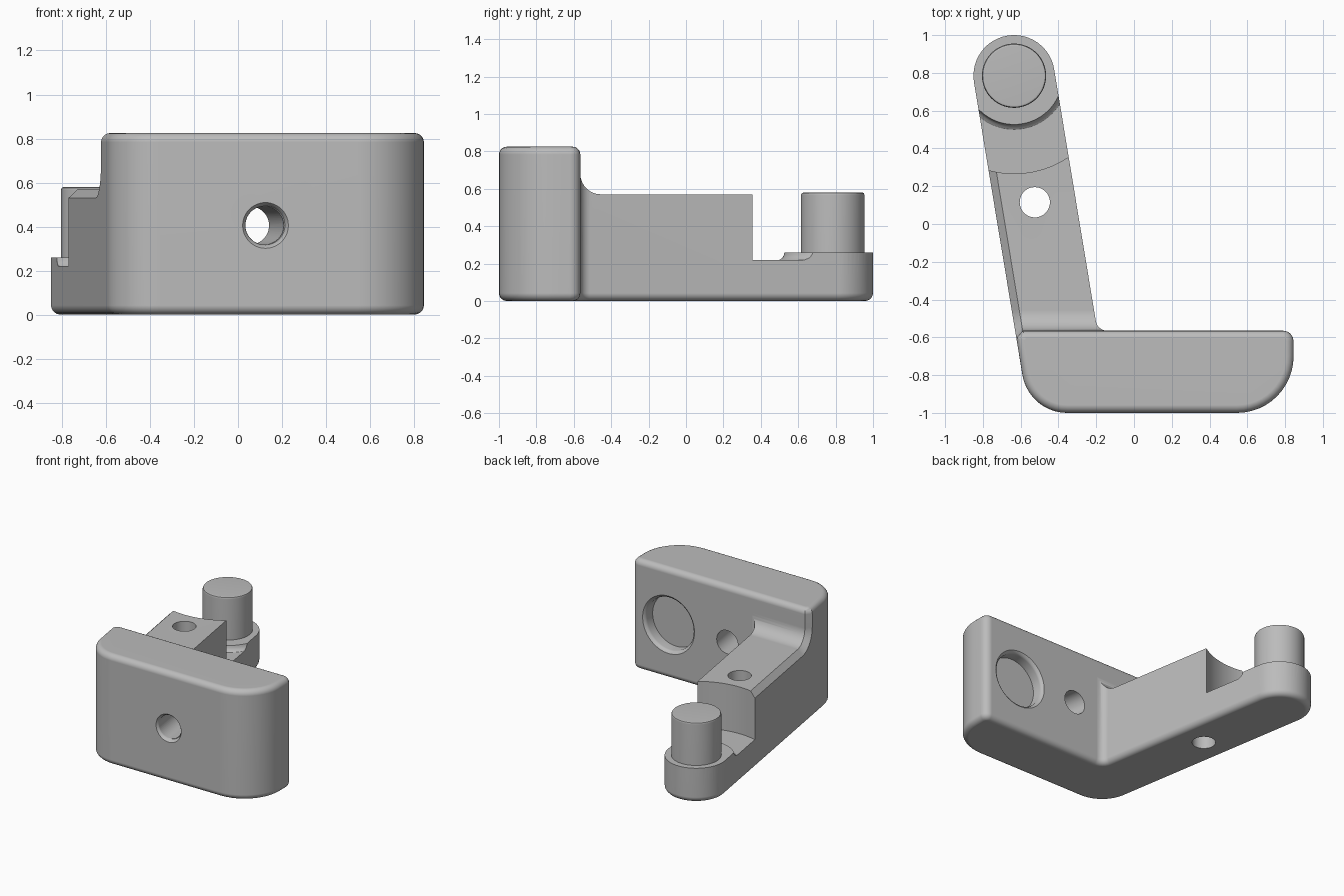
import bpy, bmesh, math
from mathutils import Vector, Matrix

cube = bpy.data.objects.get("Cube")
if cube:
    bpy.data.objects.remove(cube)

grey = bpy.data.materials.new("plain grey")
grey.use_nodes = True
COLOUR = (0.5, 0.5, 0.5, 1)
grey.diffuse_color = COLOUR
grey.node_tree.nodes["Principled BSDF"].inputs["Base Color"].default_value = COLOUR

TILT = math.radians(9.4)           # lean of the arm away from straight back
TIP = Vector((-0.635, 0.785))      # centre of the arm's round end
TIP_R = 0.215
BACK, FRONT, RIGHT = -0.565, -1.0, 0.845
BAR_TOP, ARM_TOP, EDGE = 0.825, 0.57, 0.042


def arm_x(y, side):
    """x of the arm's flank (side -1 or 1) at a given y."""
    return TIP.x + side * TIP_R / math.cos(TILT) - (y - TIP.y) * math.tan(TILT)


def arc(cx, cy, r, a0, a1, n):
    return [Vector((cx + r * math.cos(a0 + (a1 - a0) * i / n),
                    cy + r * math.sin(a0 + (a1 - a0) * i / n))) for i in range(n + 1)]


def fillet(prev, p, nxt, r, n=8):
    """Round the corner p between its two neighbours."""
    a, b = (prev - p).normalized(), (nxt - p).normalized()
    half = a.angle(b) / 2
    c = p + (a + b).normalized() * (r / math.sin(half))
    t0 = p + a * (r / math.tan(half)) - c
    t1 = p + b * (r / math.tan(half)) - c
    a0 = math.atan2(t0.y, t0.x)
    sweep = (math.atan2(t1.y, t1.x) - a0 + math.pi) % (2 * math.pi) - math.pi
    return arc(c.x, c.y, r, a0, a0 + sweep, n)


def make_object(name, bm):
    bmesh.ops.recalc_face_normals(bm, faces=bm.faces)
    mesh = bpy.data.meshes.new(name)
    bm.to_mesh(mesh)
    bm.free()
    mesh.materials.append(grey)
    obj = bpy.data.objects.new(name, mesh)
    bpy.context.collection.objects.link(obj)
    return obj


def loft(name, rings):
    bm = bmesh.new()
    loops = [[bm.verts.new(p) for p in ring] for ring in rings]
    n = len(loops[0])
    for a, b in zip(loops, loops[1:]):
        for i in range(n):
            bm.faces.new((a[i], a[(i + 1) % n], b[(i + 1) % n], b[i]))
    bm.faces.new(loops[0])
    bm.faces.new(loops[-1])
    return make_object(name, bm)


def lathe(name, profile, matrix, steps=64):
    """Spin (radius, height) points about local z, then place the result."""
    bm = bmesh.new()
    verts = [bm.verts.new((r, 0, h)) for r, h in profile]
    edges = [bm.edges.new(pair) for pair in zip(verts, verts[1:])]
    bmesh.ops.spin(bm, geom=verts + edges, cent=(0, 0, 0), axis=(0, 0, 1),
                   angle=2 * math.pi, steps=steps)
    bmesh.ops.remove_doubles(bm, verts=bm.verts, dist=1e-5)
    bm.transform(matrix)
    return make_object(name, bm)


def cut(obj, cutter):
    mod = obj.modifiers.new("cut", 'BOOLEAN')
    mod.operation, mod.solver, mod.object = 'DIFFERENCE', 'EXACT', cutter
    deps = bpy.context.evaluated_depsgraph_get()
    obj.data = bpy.data.meshes.new_from_object(obj.evaluated_get(deps))
    obj.modifiers.clear()
    bpy.data.objects.remove(cutter)


def finish(obj):
    bpy.ops.object.select_all(action='DESELECT')
    obj.select_set(True)
    bpy.context.view_layer.objects.active = obj
    bpy.ops.object.shade_smooth_by_angle(angle=math.radians(32))
    mod = obj.modifiers.new("even shading", 'WEIGHTED_NORMAL')
    mod.keep_sharp = True


# L-shaped plan: front bar with an arm leaning back from one end
front_a = Vector((arm_x(FRONT, -1), FRONT))
front_b = Vector((RIGHT, FRONT))
back_b = Vector((RIGHT, BACK))
inner = Vector((arm_x(BACK, 1), BACK))
tip_a = TIP + TIP_R * Vector((math.cos(TILT), math.sin(TILT)))
tip_b = 2 * TIP - tip_a
plan = (fillet(tip_b, front_a, front_b, 0.24, 10)
        + fillet(front_a, front_b, back_b, 0.3, 12)
        + fillet(front_b, back_b, inner, 0.055, 4)
        + fillet(back_b, inner, tip_a, 0.06, 6)
        + arc(TIP.x, TIP.y, TIP_R, TILT, TILT + math.pi, 28))
body = loft("bracket_body", [[(p.x, p.y, z) for p in plan] for z in (0, BAR_TOP)])


# Clear the space above the arm, leaving a curved root and a chamfered outer edge
def clearance(offset, grow):
    root = arc(BACK + 0.11, ARM_TOP + 0.11, 0.11 + grow, math.pi, 1.5 * math.pi, 8)
    side = ([Vector((BACK - grow, 1))] + root
            + [Vector((1.2, ARM_TOP - grow)), Vector((1.2, 1))])
    return [(arm_x(p.x, -1) + offset, p.x, p.y) for p in side]


cut(body, loft("arm_clearance", [clearance(-0.04, 0.08), clearance(0.04, 0),
                                 clearance(0.6, 0)]))

# Round the top rim of the bar and the whole bottom rim
bm = bmesh.new()
bm.from_mesh(body.data)
bmesh.ops.remove_doubles(bm, verts=bm.verts, dist=1e-4)
bmesh.ops.dissolve_limit(bm, angle_limit=math.radians(1), verts=bm.verts, edges=bm.edges)
bm.normal_update()
rims = [e for e in bm.edges
        if all(v.co.z < 0.001 for v in e.verts)
        or all(v.co.z > BAR_TOP - 0.001 for v in e.verts)]
bmesh.ops.bevel(bm, geom=rims, offset=EDGE, offset_type='OFFSET', segments=5,
                profile=0.5, affect='EDGES', clamp_overlap=False)
bm.to_mesh(body.data)
bm.free()

# Round seat at the arm's end: raised disc with a lower groove around it
at_tip = Matrix.Translation((TIP.x, TIP.y, 0))
cut(body, lathe("seat_cutter", [(0, 0.26), (0.258, 0.26), (0.262, 0.245), (0.27, 0.23),
                                (0.285, 0.22), (0.518, 0.22), (0.518, 1), (0, 1)], at_tip, 96))


def rod(r, a, b):
    return [(0, a), (r, a), (r, b), (0, b)]


# Holes: vertical one in the arm, leaning one through the bar, shallow rear pocket
cut(body, lathe("arm_hole", rod(0.08, -0.1, 1), Matrix.Translation((-0.525, 0.115, 0)), 48))

to_back = Matrix.Rotation(-math.pi / 2, 4, 'X')
front_mid = Matrix.Translation((0.125, FRONT, 0.405))
lean = Matrix.Rotation(TILT, 4, 'Z')
cut(body, lathe("bar_hole", rod(0.087, -0.2, 0.6), front_mid @ lean @ to_back, 48))
cut(body, lathe("hole_mouth", [(0, -0.01), (0.115, -0.01), (0.104, 0), (0.094, 0.012),
                               (0.088, 0.03), (0, 0.03)], front_mid @ to_back, 48))

pocket_at = Matrix.Translation((0.54, BACK, 0.405))
cut(body, lathe("rear_pocket", [(0, -0.09), (0.195, -0.09), (0.195, -0.025), (0.202, -0.01),
                                (0.215, 0), (0.23, 0.01), (0, 0.01)], pocket_at @ to_back))
finish(body)

# Upright post on the seat
post = lathe("pivot_post", [(0, 0.2), (0.17, 0.2), (0.17, 0.565), (0.166, 0.576),
                            (0.157, 0.58), (0, 0.58)], at_tip)
finish(post)
